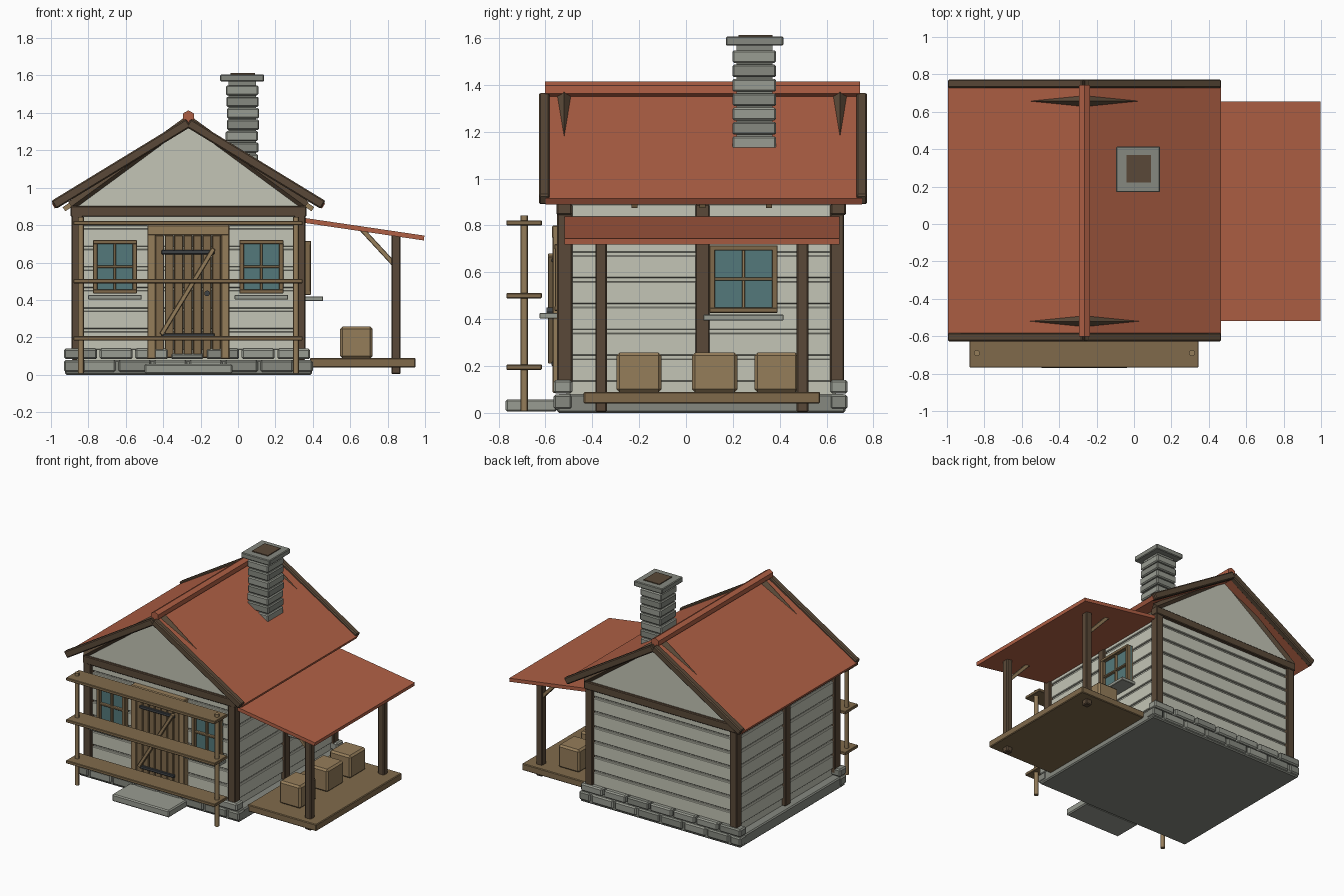
import bpy, random
from mathutils import Vector, Matrix

if "Cube" in bpy.data.objects:
    bpy.data.objects.remove(bpy.data.objects["Cube"])

random.seed(4)
CX = -0.265          # house centre line
Y0, Y1 = -0.52, 0.65  # front and back gable planes


def material(name, hexcol):
    m = bpy.data.materials.new(name)
    c = [int(hexcol[i:i + 2], 16) / 255 for i in (0, 2, 4)]
    m.diffuse_color = [((v + 0.055) / 1.055) ** 2.4 for v in c] + [1]
    m.use_nodes = True
    m.node_tree.nodes["Principled BSDF"].inputs["Base Color"].default_value = m.diffuse_color
    return m


ROOF = material("roof_red", "B06045")
WALL = material("plaster", "C4C5B6")
STONE = material("stone", "868980")
STONE2 = material("stone_light", "999C92")
DARK = material("dark_wood", "5A4938")
WOOD = material("wood", "806A4B")
TAN = material("tan_wood", "957D5A")
GLASS = material("glass", "54797B")
IRON = material("iron", "3E4245")


def mesh_object(name, verts, faces, mat, bevel=0):
    me = bpy.data.meshes.new(name)
    me.from_pydata(verts, [], faces)
    me.materials.append(mat)
    ob = bpy.data.objects.new(name, me)
    bpy.context.collection.objects.link(ob)
    if bevel:
        b = ob.modifiers.new("bevel", 'BEVEL')
        b.width, b.segments = bevel, 1
    return ob


BOX_FACES = [(0, 1, 3, 2), (4, 6, 7, 5), (0, 4, 5, 1), (2, 3, 7, 6), (0, 2, 6, 4), (1, 5, 7, 3)]


def box(name, x, y, z, mat, bevel=0.005):
    return mesh_object(name, [(a, b, c) for a in x for b in y for c in z], BOX_FACES, mat, bevel)


def bar(name, p, q, width, height, y, mat, bevel=0.005, roll=0.0):
    """Beam between two (x, z) points, lying in the xz plane at the given y."""
    p, q = Vector((p[0], y, p[1])), Vector((q[0], y, q[1]))
    d = q - p
    ob = box(name, (0, d.length), (-width / 2, width / 2), (-height / 2, height / 2), mat, bevel)
    ax = d.normalized()
    ay = Vector((0, 1, 0))
    rot = Matrix((ax, ay, ax.cross(ay))).transposed().to_4x4()
    ob.matrix_world = Matrix.Translation(p) @ rot @ Matrix.Rotation(roll, 4, 'X')
    return ob


def rod(name, loc, r, depth, sides, mat, axis='Z'):
    rot = {'Z': (0, 0, 0), 'Y': (1.5708, 0, 0)}[axis]
    bpy.ops.mesh.primitive_cylinder_add(vertices=sides, radius=r, depth=depth, location=loc, rotation=rot)
    ob = bpy.context.object
    ob.name = name
    ob.data.materials.append(mat)
    if sides > 8:
        bpy.ops.object.shade_smooth_by_angle()
    return ob


# Foundation slab, stone rows front and back, door step
box("foundation", (-0.925, 0.395), (-0.55, 0.68), (0, 0.08), STONE, 0.008)
for side, yr in (("front", (-0.565, -0.485)), ("back", (0.615, 0.69))):
    for row, start in ((0, -1.02), (1, -0.93)):
        for i in range(8):
            a, b = max(-0.93, start + i * 0.19), min(0.40, start + i * 0.19 + 0.176)
            if b - a < 0.03:
                continue
            top = 0.115 if side == "front" and row and -0.42 < (a + b) / 2 < -0.1 else 0.14
            box(f"{side}_stone", (a, b), yr, ((0.083, top) if row else (0.015, 0.078)),
                random.choice((STONE, STONE2)), 0.009)
box("door_step", (-0.50, -0.03), (-0.77, -0.55), (0.005, 0.058), STONE2, 0.008)

# Wall core and clapboards
box("wall_core", (-0.86, 0.33), (-0.51, 0.64), (0.08, 0.90), WALL, 0)
for i in range(7):
    z = (0.135 + i * 0.11, 0.135 + i * 0.11 + 0.096)
    box("front_board", (-0.85, 0.32), (-0.525, -0.50), z, WALL, 0.004)
    box("back_board", (-0.85, 0.32), (0.63, 0.655), z, WALL, 0.004)
    box("left_board", (-0.872, -0.84), (-0.50, 0.63), z, WALL, 0.004)
    box("right_board", (0.31, 0.342), (-0.50, 0.63), z, WALL, 0.004)

# Timber posts, tie beams and gable infill
for x in ((-0.89, -0.83), (0.30, 0.36)):
    for y in ((-0.55, -0.485), (0.615, 0.675), (0.04, 0.10)):
        box("wall_post", x, y, (0.10 if y[0] != 0.04 else 0.08, 0.89), DARK)
for y in (Y0, Y1):
    box("tie_beam", (-0.895, 0.365), (y - 0.032, y + 0.032), (0.845, 0.903), DARK)
    tri = [(-0.87, 0.89), (0.34, 0.89), (CX, 1.335)]
    mesh_object("gable_wall", [(a, y + s, c) for s in (-0.015, 0.015) for a, c in tri],
                [(0, 1, 2), (5, 4, 3), (0, 3, 4, 1), (1, 4, 5, 2), (2, 5, 3, 0)], WALL)

# Roof halves with barge boards, gable rafters and inner rafters
for s in (-1, 1):
    bar("roof_panel", (CX, 1.338), (CX + s * 0.722, 0.902), 1.35, 0.03, 0.075, ROOF, 0)
    for y in (-0.605, 0.75):
        bar("barge_board", (CX, 1.347), (CX + s * 0.72, 0.908), 0.046, 0.05, y, DARK, 0.007)
    for y in (Y0, Y1 + 0.007):
        bar("gable_rafter", (CX, 1.355), (CX + s * 0.625, 0.90), 0.042, 0.042, y, DARK, 0, 0.7854)
    for y in (-0.22, 0.07, 0.355):
        bar("inner_rafter", (CX, 1.335), (CX + s * 0.665, 0.885), 0.026, 0.026, y, TAN, 0)
rod("ridge_cap", (CX, 0.07, 1.38), 0.034, 1.345, 6, ROOF, 'Y')

# Chimney
box("chimney_core", (-0.05, 0.095), (0.215, 0.37), (1.05, 1.60), STONE, 0)
for i in range(8):
    z, j = 1.065 + i * 0.0612, random.uniform(-0.004, 0.004)
    box("chimney_course", (-0.063 + j, 0.11 + j), (0.198, 0.385), (z, z + 0.054),
        STONE2 if i % 2 else STONE, 0.007)
box("chimney_cap", (-0.095, 0.14), (0.17, 0.415), (1.567, 1.606), STONE)
box("chimney_flue", (-0.04, 0.09), (0.223, 0.37), (1.58, 1.612), DARK, 0)

# Door
F = -0.525
for x in ((-0.485, -0.44), (-0.09, -0.045)):
    box("door_jamb", x, (-0.57, -0.51), (0.085, 0.80), TAN)
box("door_lintel", (-0.485, -0.045), (-0.572, -0.51), (0.745, 0.80), TAN)
for i in range(7):
    x = -0.442 + i * 0.0505
    box("door_plank", (x, x + 0.047), (-0.56, -0.515), (0.09, 0.745), WOOD, 0.004)
for z in (0.655, 0.21):
    box("door_hinge", (-0.41, -0.125), (-0.573, -0.555), (z - 0.011, z + 0.011), IRON, 0.003)
bar("door_brace", (-0.41, 0.215), (-0.13, 0.675), 0.022, 0.024, -0.578, TAN, 0.003)
rod("door_knob", (-0.165, -0.575, 0.435), 0.015, 0.04, 12, IRON, 'Y')


def window(u, z0, z1, half, to_world, depth):
    """Window in wall coordinates; out is the distance from the wall face."""
    def part(name, us, outs, zs, mat):
        x, y = to_world(us, outs)
        box(name, x, y, zs, mat, 0.003)
    part("window_glass", (u - half, u + half), (-0.01, 0.008), (z0, z1), GLASS)
    for a, b in ((u - half, u - half + 0.025), (u + half - 0.025, u + half)):
        part("window_side", (a, b), (-0.02, 0.034), (z0, z1), WOOD)
    for a, b in ((z0, z0 + 0.022), (z1 - 0.022, z1)):
        part("window_rail", (u - half, u + half), (-0.02, 0.036), (a, b), WOOD)
    zm = (z0 + z1) / 2
    part("window_mullion", (u - 0.007, u + 0.007), (0, 0.026), (z0, z1), TAN)
    part("window_muntin", (u - half, u + half), (0, 0.028), (zm - 0.007, zm + 0.007), TAN)
    part("window_sill", (u - half - 0.025, u + half + 0.025), (-0.02, depth), (z0 - 0.033, z0 - 0.008), STONE2)


def on_front(us, outs):
    return us, (F - outs[1], F - outs[0])


def on_right(us, outs):
    return (0.355 + outs[0], 0.355 + outs[1]), us


window(-0.658, 0.435, 0.72, 0.118, on_front, 0.10)
window(0.125, 0.435, 0.72, 0.118, on_front, 0.10)
window(0.245, 0.427, 0.715, 0.146, on_right, 0.10)

# Shelf rack in front of the house
for x in (-0.84, 0.31):
    rod("rack_post", (x, -0.69, 0.425), 0.016, 0.835, 12, TAN)
for z in (0.195, 0.50, 0.811):
    box("rack_board", (-0.88, 0.345), (-0.767, -0.615), (z - 0.011, z + 0.011), WOOD, 0.003)

# Side porch: deck, posts, braces, lean-to roof and crates
box("porch_deck", (0.385, 0.95), (-0.437, 0.572), (0.04, 0.09), WOOD)
bar("porch_roof", (0.35, 0.826), (0.995, 0.731), 1.175, 0.026, 0.068, ROOF, 0)
for y in (-0.362, 0.497):
    box("porch_post", (0.82, 0.87), (y - 0.025, y + 0.025), (0.003, 0.762), DARK, 0.006)
    bar("porch_brace", (0.655, 0.785), (0.835, 0.59), 0.026, 0.026, y, TAN, 0.003)
for a, b in ((-0.297, -0.105), (0.025, 0.22), (0.293, 0.48)):
    box("crate", (0.545, 0.72), (a, b), (0.088, 0.257), TAN, 0.013)
